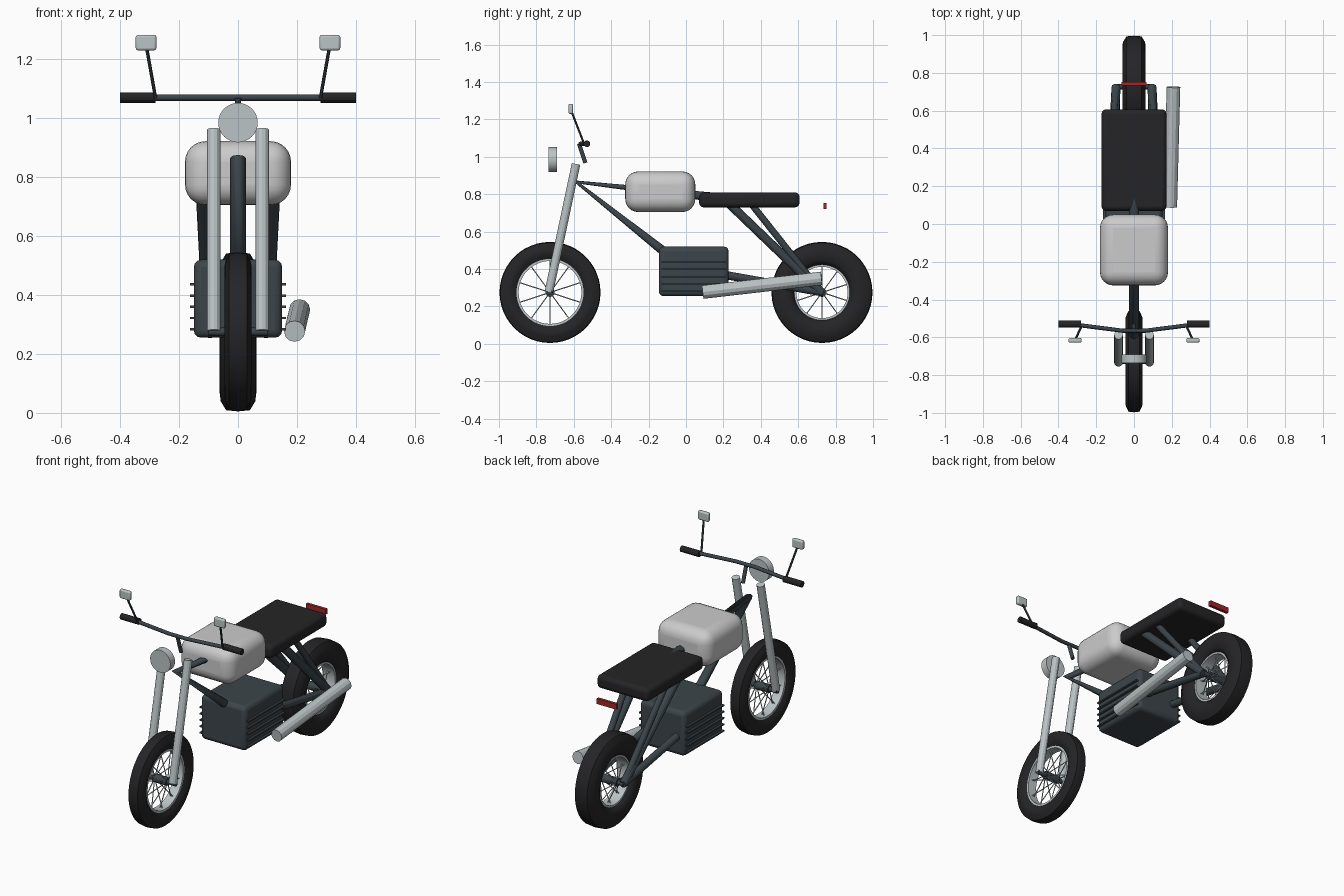
import bpy, bmesh, math
from mathutils import Vector

if "Cube" in bpy.data.objects:
    bpy.data.objects.remove(bpy.data.objects["Cube"])


def material(name, r, g, b):
    m = bpy.data.materials.new(name)
    m.diffuse_color = (r, g, b, 1)
    m.use_nodes = True
    m.node_tree.nodes["Principled BSDF"].inputs["Base Color"].default_value = m.diffuse_color
    return m


RUBBER = material("rubber", 0.018, 0.018, 0.02)
STEEL = material("dark_steel", 0.045, 0.06, 0.07)
CHROME = material("chrome", 0.5, 0.55, 0.56)
PAINT = material("paint", 0.65, 0.65, 0.65)
RED = material("red", 0.35, 0.02, 0.02)


def finish(ob, name, mat, smooth=None):
    ob.name = name
    ob.data.materials.append(mat)
    if smooth:
        bpy.ops.object.select_all(action='DESELECT')
        ob.select_set(True)
        bpy.context.view_layer.objects.active = ob
        bpy.ops.object.shade_smooth_by_angle(angle=math.radians(smooth))
    return ob


def tube(name, a, b, r, mat, sides=12, smooth=None):
    a, b = Vector(a), Vector(b)
    bpy.ops.mesh.primitive_cylinder_add(vertices=sides, radius=r, depth=(b - a).length,
                                        location=(a + b) / 2)
    ob = bpy.context.object
    ob.rotation_euler = (b - a).to_track_quat('Z', 'Y').to_euler()
    return finish(ob, name, mat, smooth)


def box(name, lo, hi, mat, bevel=0.0, segments=4):
    lo, hi = Vector(lo), Vector(hi)
    bpy.ops.mesh.primitive_cube_add(size=1, location=(lo + hi) / 2)
    ob = bpy.context.object
    ob.scale = hi - lo
    bpy.ops.object.transform_apply(location=False, rotation=False, scale=True)
    if bevel:
        mod = ob.modifiers.new("round", 'BEVEL')
        mod.width, mod.segments = bevel, segments
    return finish(ob, name, mat, 40 if bevel else None)


def bent_tube(name, pts, r, mat):
    cu = bpy.data.curves.new(name, 'CURVE')
    cu.dimensions = '3D'
    cu.bevel_depth, cu.bevel_resolution, cu.use_fill_caps = r, 2, True
    sp = cu.splines.new('POLY')
    sp.points.add(len(pts) - 1)
    for p, co in zip(sp.points, pts):
        p.co = (*co, 1)
    ob = bpy.data.objects.new(name, cu)
    bpy.context.collection.objects.link(ob)
    cu.materials.append(mat)
    return ob


def ring(name, profile, centre, mat, steps=48):
    """Revolve a closed (x, radius) profile about the x axis."""
    bm = bmesh.new()
    rows = []
    for i in range(steps):
        t = math.tau * i / steps
        rows.append([bm.verts.new((x, r * math.cos(t), r * math.sin(t))) for x, r in profile])
    n = len(profile)
    for i in range(steps):
        p, q = rows[i], rows[(i + 1) % steps]
        for j in range(n):
            k = (j + 1) % n
            bm.faces.new((p[j], p[k], q[k], q[j]))
    bmesh.ops.recalc_face_normals(bm, faces=bm.faces)
    me = bpy.data.meshes.new(name)
    bm.to_mesh(me)
    bm.free()
    ob = bpy.data.objects.new(name, me)
    ob.location = centre
    bpy.context.collection.objects.link(ob)
    return finish(ob, name, mat, 50)


# Wheels: tyre, rim, hub and two rows of spokes
def wheel(label, y, half, inner):
    z, outer = 0.275, 0.27
    mid = (outer + inner) / 2
    right = [(half * 0.6, inner), (half * 0.95, inner + 0.025), (half, mid),
             (half * 0.95, outer - 0.035), (half * 0.65, outer - 0.004)]
    profile = right + [(0, outer)] + [(-x, r) for x, r in reversed(right)]
    ring(label + "_tyre", profile, (0, y, z), RUBBER)
    w = half * 0.62
    ring(label + "_rim", [(w, inner - 0.01), (w, inner + 0.006),
                          (-w, inner + 0.006), (-w, inner - 0.01)], (0, y, z), CHROME)
    tube(label + "_hub", (-half, y, z), (half, y, z), 0.024, STEEL, 16, 40)
    tube(label + "_axle", (-0.1, y, z), (0.1, y, z), 0.014, STEEL, 12, 40)
    for s in (-1, 1):
        for i in range(10):
            t = math.tau * i / 10 + math.pi / 2
            c, d = math.cos(t), math.sin(t)
            tube(label + "_spoke", (s * half * 0.8, y + 0.02 * c, z + 0.02 * d),
                 (-s * half * 0.2, y + inner * c, z + inner * d), 0.003, CHROME, 6)


wheel("front", -0.727, 0.046, 0.178)
wheel("rear", 0.727, 0.062, 0.147)

# Frame spine: down tube folding back into the top tube
bent_tube("frame_spine", [(0, -0.05, 0.44), (0, -0.585, 0.865), (0, 0.25, 0.773)], 0.027, STEEL)

# Engine block with cooling fins
box("engine", (-0.15, -0.145, 0.255), (0.15, 0.228, 0.52), STEEL, 0.025, 3)
for i in range(5):
    z = 0.284 + 0.038 * i
    box("engine_fin", (-0.163, -0.13, z - 0.004), (0.163, 0.213, z + 0.004), STEEL)

# Tank, seat and tail light
box("tank", (-0.18, -0.325, 0.705), (0.18, 0.05, 0.922), PAINT, 0.07, 6)
box("seat", (-0.172, 0.07, 0.73), (0.172, 0.607, 0.81), RUBBER, 0.025, 4)
box("tail_light", (-0.065, 0.734, 0.72), (0.065, 0.752, 0.752), RED)

# Exhaust
tube("exhaust", (0.192, 0.09, 0.277), (0.209, 0.725, 0.35), 0.036, CHROME)

# Headlight
tube("headlight", (0, -0.735, 0.985), (0, -0.691, 0.985), 0.067, CHROME, 32, 40)

# Handlebar and its stem
bent_tube("handlebar", [(-0.39, -0.53, 1.07), (-0.28, -0.537, 1.07), (-0.06, -0.565, 1.07),
                        (0.06, -0.565, 1.07), (0.28, -0.537, 1.07), (0.39, -0.53, 1.07)],
          0.011, STEEL)
tube("handlebar_stem", (0, -0.538, 0.967), (0, -0.572, 1.07), 0.011, STEEL)

for s in (-1, 1):
    # Fork legs, grips and mirrors
    tube("fork_leg", (s * 0.082, -0.733, 0.278), (s * 0.082, -0.588, 0.962), 0.023, CHROME)
    tube("grip", (s * 0.28, -0.53, 1.07), (s * 0.4, -0.53, 1.07), 0.018, RUBBER)
    tube("mirror_stalk", (s * 0.28, -0.545, 1.07), (s * 0.312, -0.615, 1.25), 0.006, STEEL, 8)
    box("mirror", (s * 0.312 - 0.035, -0.628, 1.23), (s * 0.312 + 0.035, -0.604, 1.283),
        CHROME, 0.008, 3)
    # Rear struts, seat stays and swing arm
    tube("rear_strut", (s * 0.12, 0.22, 0.76), (s * 0.095, 0.725, 0.275), 0.024, STEEL)
    tube("seat_stay", (s * 0.12, 0.34, 0.76), (s * 0.095, 0.725, 0.275), 0.018, STEEL)
    tube("swing_arm", (s * 0.095, 0.2, 0.37), (s * 0.095, 0.735, 0.275), 0.022, STEEL)
